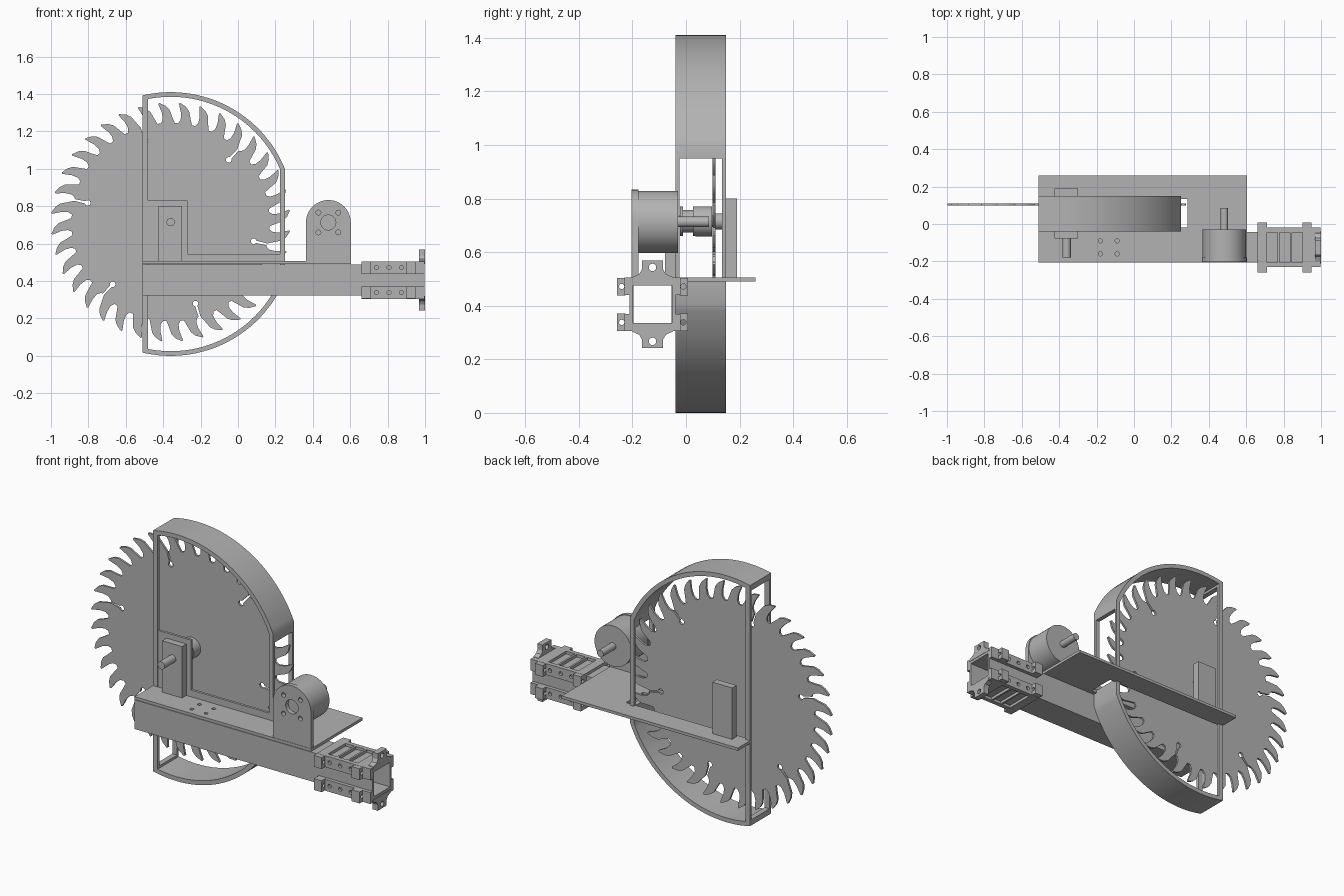
import bpy, bmesh, math
from mathutils import Vector, Matrix

if "Cube" in bpy.data.objects:
    bpy.data.objects.remove(bpy.data.objects["Cube"])

steel = bpy.data.materials.new("plain grey")
steel.use_nodes = True
GREY = (0.45, 0.45, 0.45, 1)
steel.diffuse_color = GREY
steel.node_tree.nodes["Principled BSDF"].inputs["Base Color"].default_value = GREY
parts = []


def finish(name, bm):
    bmesh.ops.recalc_face_normals(bm, faces=bm.faces)
    mesh = bpy.data.meshes.new(name)
    bm.to_mesh(mesh)
    bm.free()
    mesh.materials.append(steel)
    obj = bpy.data.objects.new(name, mesh)
    bpy.context.scene.collection.objects.link(obj)
    parts.append(obj)
    return obj


def box(name, x, y, z):
    bm = bmesh.new()
    size = Vector((x[1] - x[0], y[1] - y[0], z[1] - z[0]))
    mid = Vector((sum(x), sum(y), sum(z))) / 2
    bmesh.ops.create_cube(bm, size=1, matrix=Matrix.Translation(mid) @ Matrix.Diagonal(size).to_4x4())
    return finish(name, bm)


def prism(name, outline, start, end, axis="y"):
    """Extrude a flat outline along x or y."""
    bm = bmesh.new()
    place = (lambda u, w: (u, start, w)) if axis == "y" else (lambda u, w: (start, u, w))
    face = bm.faces.new([bm.verts.new(place(u, w)) for u, w in outline])
    new = bmesh.ops.extrude_face_region(bm, geom=[face])["geom"]
    step = Vector((0, end - start, 0)) if axis == "y" else Vector((end - start, 0, 0))
    bmesh.ops.translate(bm, vec=step, verts=[v for v in new if isinstance(v, bmesh.types.BMVert)])
    return finish(name, bm)


def rod(name, centre, radius, length, axis="y", sides=32):
    """Cylinder centred on a point."""
    turn = {"x": Matrix.Rotation(math.pi / 2, 4, "Y"), "y": Matrix.Rotation(math.pi / 2, 4, "X"),
            "z": Matrix.Identity(4)}[axis]
    bm = bmesh.new()
    bmesh.ops.create_cone(bm, cap_ends=True, segments=sides, radius1=radius, radius2=radius,
                          depth=length, matrix=Matrix.Translation(centre) @ turn)
    return finish(name, bm)


def cut(obj, cutters):
    """Subtract the cutters for good, then discard them."""
    for c in cutters:
        c.hide_render = True
        mod = obj.modifiers.new("cut", "BOOLEAN")
        mod.operation, mod.solver, mod.object = "DIFFERENCE", "EXACT", c
    graph = bpy.context.evaluated_depsgraph_get()
    mesh = bpy.data.meshes.new_from_object(obj.evaluated_get(graph))
    obj.modifiers.clear()
    obj.data = mesh
    for c in cutters:
        parts.remove(c)
        bpy.data.objects.remove(c)


def polar(r, angle, cx, cz):
    return (cx + r * math.cos(angle), cz + r * math.sin(angle))


AX, AZ = -0.36, 0.715   # axle position

# Saw blade: hooked teeth, with a keyhole slot every sixth gullet
TOOTH = [(0.06, 0.53), (0.2, 0.56), (0.35, 0.6), (0.55, 0.622), (0.85, 0.64),
         (0.9, 0.635), (0.76, 0.585), (0.74, 0.55), (0.86, 0.53)]
outline = []
pitch = math.radians(10)
for i in range(36):
    base = math.radians(47) + i * pitch
    if i % 6 == 0:
        hole = polar(0.455, base, AX, AZ)
        outline.append(polar(0.527, base - 0.009, AX, AZ))
        for k in range(11):
            outline.append(polar(0.015, base - math.radians(25 + k * 31), *hole))
        outline.append(polar(0.527, base + 0.009, AX, AZ))
    outline += [polar(r, base + f * pitch, AX, AZ) for f, r in TOOTH]
prism("saw_blade", outline, 0.098, 0.11)


# Guard: hollow shell with open sides
def guard_outline(left, right, radius):
    reach = math.acos((right - AX) / radius)
    back = math.acos((left - AX) / radius)
    top = [polar(radius, reach + (back - reach) * k / 32, AX, 0.75) for k in range(33)]
    return top + [(u, 1.41 - w) for u, w in reversed(top)]


guard = prism("blade_guard", guard_outline(-0.51, 0.25, 0.66), -0.04, 0.15)
cut(guard, [
    prism("inside", guard_outline(-0.48, 0.225, 0.635), -0.1, 0.2),
    box("left_opening", (-0.6, -0.475), (-0.025, 0.135), (0.05, 1.36)),
    box("right_opening", (0.2, 0.3), (-0.025, 0.135), (0.505, 0.95)),
])
prism("guard_front_panel", [(-0.51, 0.5), (0.25, 0.5), (0.25, 0.545), (-0.27, 0.545),
                            (-0.27, 0.83), (-0.51, 0.83)], -0.039, -0.025)

# Platform with blade slot and bolt holes
platform = box("platform", (-0.51, 0.605), (-0.205, 0.26), (0.49, 0.506))
cut(platform, [box("slot", (-0.6, 0.285), (-0.02, 0.135), (0.4, 0.6))] +
    [rod("bolt", (x, y, 0.5), 0.011, 0.1, "z", 16) for x in (-0.18, -0.09) for y in (-0.16, -0.09)])

# Hollow beam under the platform
beam = box("beam", (-0.51, 0.68), (-0.207, -0.043), (0.322, 0.489))
cut(beam, [box("bore", (-0.6, 0.8), (-0.196, -0.054), (0.335, 0.476))])

# Axle, pulley, hub and the two bearing blocks
rod("axle", (AX, 0, AZ), 0.022, 0.36)
for name, y0, y1, r in (("pulley_front_flange", -0.022, -0.012, 0.055), ("pulley", -0.012, 0.026, 0.042),
                        ("pulley_back_flange", 0.026, 0.036, 0.055), ("hub", 0.036, 0.097, 0.056),
                        ("blade_nut", 0.11, 0.135, 0.03)):
    rod(name, (AX, (y0 + y1) / 2, AZ), r, y1 - y0)
box("front_bearing_block", (-0.425, -0.3), (-0.078, -0.038), (0.505, 0.8))
box("back_bearing_block", (-0.425, -0.3), (0.15, 0.19), (0.505, 0.8))

# Motor, its shaft and the round-topped mount
MX, MZ = 0.483, 0.713
mount = prism("motor_mount", [(MX + 0.12, 0.49)] +
              [polar(0.12, math.pi * k / 24, MX, MZ) for k in range(25)] + [(MX - 0.12, 0.49)],
              -0.203, -0.178)
cut(mount, [rod("boss_hole", (MX, -0.19, MZ), 0.04, 0.1)] +
    [rod("screw_hole", (MX + dx, -0.19, MZ + dz), 0.013, 0.1, "y", 16)
     for dx in (-0.053, 0.053) for dz in (-0.053, 0.053)])
rod("motor", (MX, -0.104, MZ), 0.116, 0.15, "y", 48)
rod("motor_shaft", (MX, 0.02, MZ), 0.02, 0.13)

# Socket clamp on the end of the beam
CY, CZ = -0.125, 0.405
clamp = box("clamp_body", (0.66, 0.998), (CY - 0.105, CY + 0.105), (CZ - 0.1, CZ + 0.1))
cutters = [box("bore", (0.6, 1.1), (CY - 0.073, CY + 0.073), (CZ - 0.07, CZ + 0.07))]
for s in (-1, 1):
    side = sorted((CY + s * 0.085, CY + s * 0.2))
    cutters.append(box("side_recess", (0.6, 1.1), side, (CZ - 0.035, CZ + 0.035)))
    face = sorted((CZ + s * 0.084, CZ + s * 0.2))
    for x in (0.74, 0.807, 0.874):
        cutters.append(box("pocket", (x - 0.028, x + 0.028), (CY - 0.08, CY + 0.08), face))
        for t in (-1, 1):
            cutters.append(rod("pin", (x, CY + s * 0.105, CZ + t * 0.067), 0.011, 0.03, "y", 16))
cut(clamp, cutters)

# Clamp ears and end tabs, mirrored about the clamp axis
for s in (-1, 1):
    for t in (-1, 1):
        for label, x0, x1 in (("inner", 0.66, 0.71), ("outer", 0.9, 0.95)):
            ear = box(label + "_clamp_ear", (x0, x1), sorted((CY + s * 0.1, CY + s * 0.133)),
                      sorted((CZ + t * 0.034, CZ + t * 0.099)))
            mid = ((x0 + x1) / 2, CY + s * 0.115, CZ + t * 0.067)
            cut(ear, [rod("ear_hole", mid, 0.01, 0.2, "x", 16)])
    tab = prism("end_tab", [(CY + u, CZ + s * w) for u, w in (
        (-0.085, 0.085), (-0.075, 0.102), (-0.05, 0.113), (-0.04, 0.13), (-0.04, 0.163),
        (0.04, 0.163), (0.04, 0.13), (0.05, 0.113), (0.075, 0.102), (0.085, 0.085))], 0.967, 1.0, "x")
    cut(tab, [rod("tab_hole", (0.98, CY, CZ + s * 0.138), 0.014, 0.1, "x", 20)])

# Smooth the round parts, keeping edges sharp
bpy.ops.object.select_all(action="DESELECT")
for obj in parts:
    obj.select_set(True)
bpy.context.view_layer.objects.active = parts[0]
bpy.ops.object.shade_smooth_by_angle(angle=math.radians(30))
